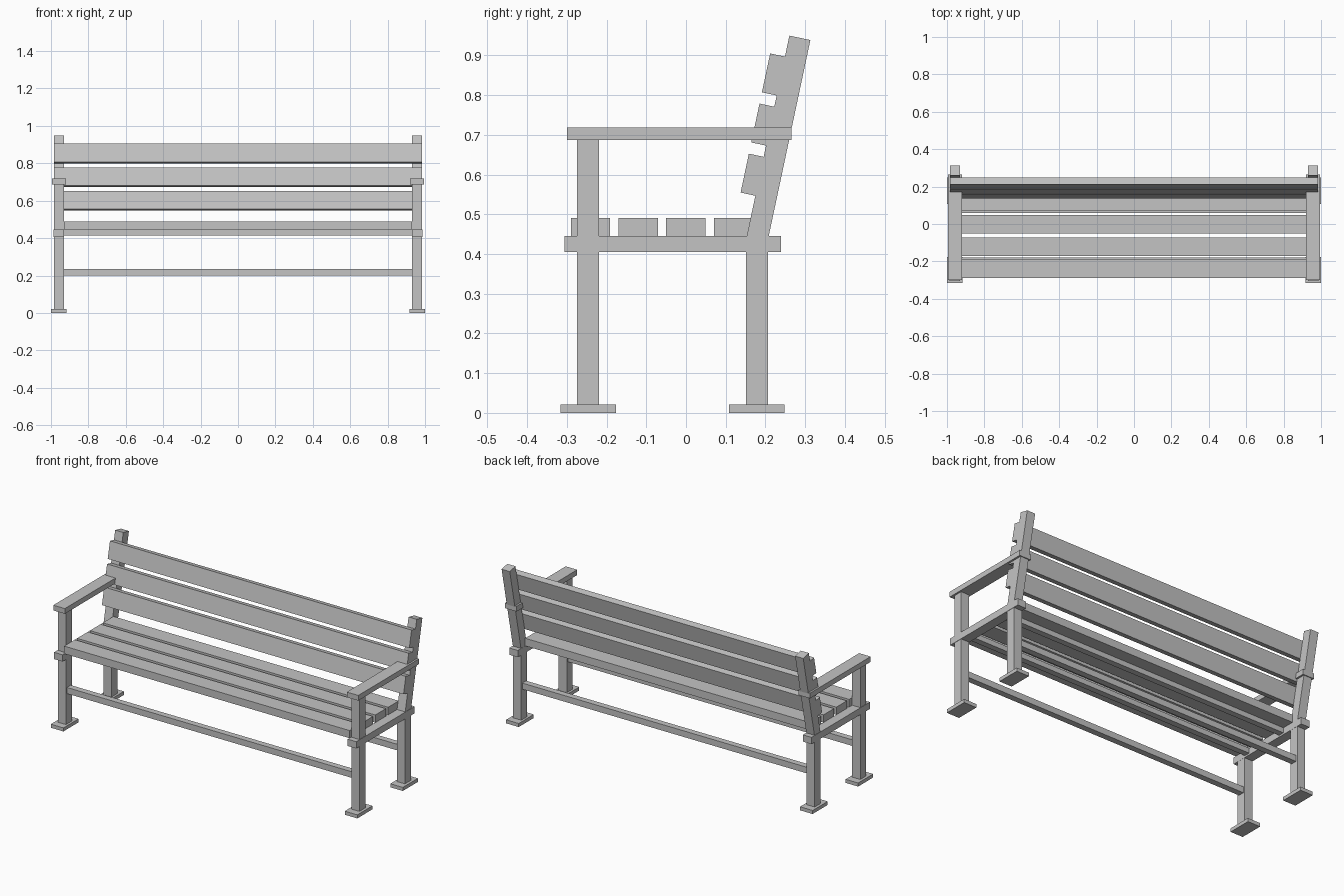
import bpy
from math import radians, sin, cos
from mathutils import Matrix, Vector

default = bpy.data.objects.get("Cube")
if default:
    bpy.data.objects.remove(default, do_unlink=True)

grey = bpy.data.materials.new("plain grey")
grey.use_nodes = True
COLOUR = (0.55, 0.55, 0.55, 1)
grey.diffuse_color = COLOUR
grey.node_tree.nodes["Principled BSDF"].inputs["Base Color"].default_value = COLOUR


def box(name, x, y, z, matrix=None):
    """Box between (min, max) pairs, optionally moved into a tilted frame."""
    bpy.ops.mesh.primitive_cube_add(size=1)
    ob = bpy.context.object
    ob.name = ob.data.name = name
    spans = (x, y, z)
    centre = Vector([(a + b) / 2 for a, b in spans])
    size = Vector([b - a for a, b in spans])
    local = Matrix.Translation(centre) @ Matrix.Diagonal(size).to_4x4()
    ob.data.transform((matrix or Matrix()) @ local)
    ob.data.materials.append(grey)
    return ob


def pair(name, x, y, z, matrix=None):
    """The same box on both ends of the bench."""
    box("left_" + name, x, y, z, matrix)
    box("right_" + name, (-x[1], -x[0]), y, z, matrix)


LEG_X = (0.931, 0.984)
INNER = (-0.931, 0.931)

# Tilted frame of the back: origin at the foot of the post's front face
TILT = radians(12)
back = Matrix.Translation((0, 0.153, 0.445)) @ Matrix.Rotation(-TILT, 4, "X")

# Legs and feet
pair("front_leg", LEG_X, (-0.274, -0.219), (0.02, 0.687))
pair("rear_leg", LEG_X, (0.151, 0.206), (0.02, 0.41))
for name, y in (("front_foot", -0.246), ("rear_foot", 0.178)):
    pair(name, (0.918, 1.0), (y - 0.07, y + 0.07), (0, 0.021))

# Side rails, armrests and tilted back posts
pair("side_rail", (0.93, 0.986), (-0.306, 0.239), (0.405, 0.445))
pair("armrest", (0.92, 0.995), (-0.3, 0.265), (0.687, 0.718))
pair("back_post", LEG_X, (0, 0.054), (-0.012, 0.516), back)

# Seat slats on two cross beams
for i in range(4):
    y = -0.29 + i * 0.12
    box(f"seat_slat_{i + 1}", INNER, (y, y + 0.099), (0.445, 0.49))
for name, y in (("front_beam", -0.215), ("rear_beam", 0.06)):
    box(name, INNER, (y, y + 0.035), (0.415, 0.445))

# Low stretchers between the legs
for name, y in (("front_stretcher", -0.246), ("rear_stretcher", 0.178)):
    box(name, INNER, (y - 0.018, y + 0.018), (0.2, 0.236))

# Back slats fixed to the front of the posts
for i in range(3):
    h = 0.104 + i * 0.129
    box(f"back_slat_{i + 1}", (-0.984, 0.984), (-0.038, 0), (h, h + 0.1), back)
